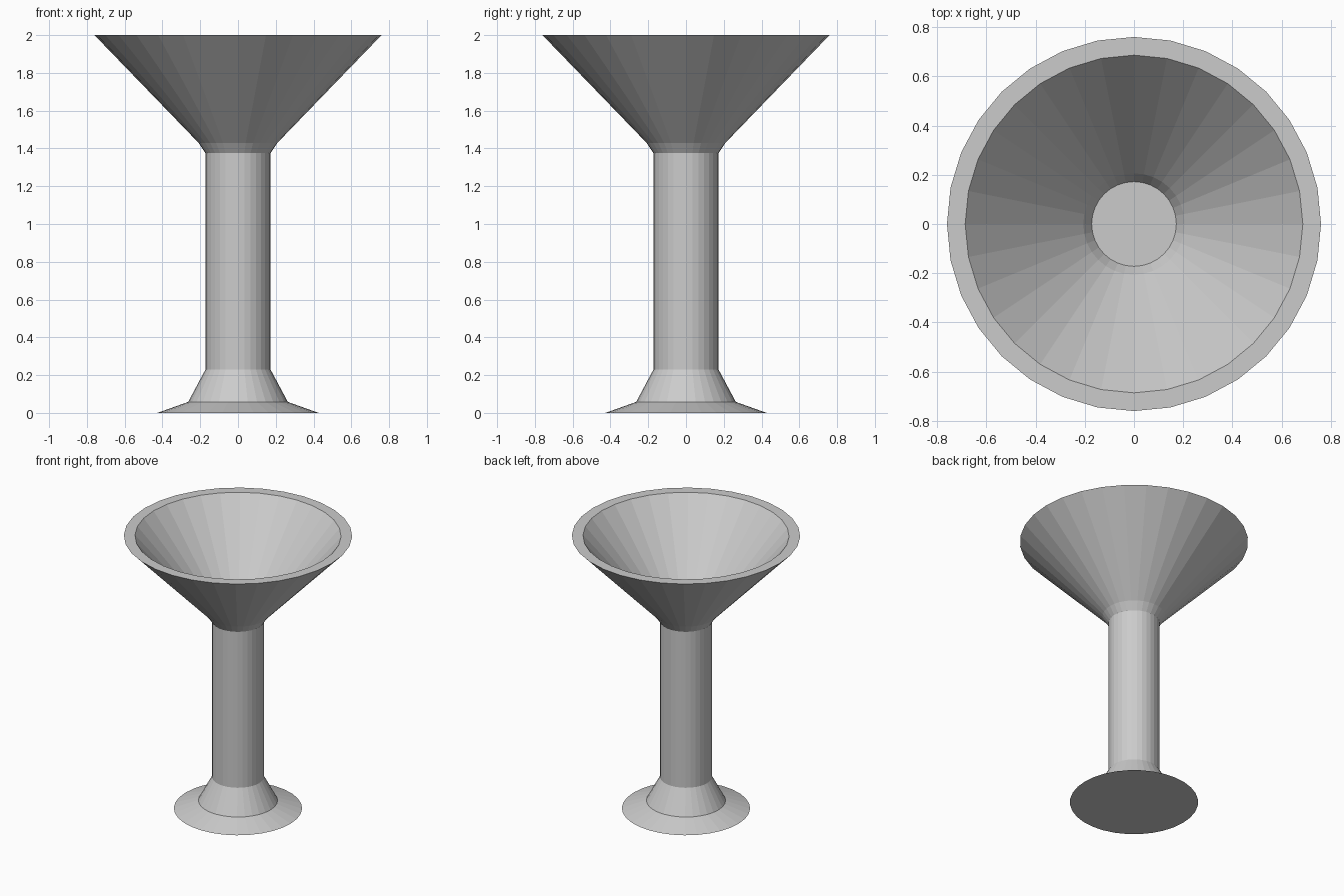
import bpy, bmesh, math

if "Cube" in bpy.data.objects:
    bpy.data.objects.remove(bpy.data.objects["Cube"])

SIDES = 32


def lathe(name, profile):
    """Spin an (r, z) profile round z and cap both ends."""
    bm = bmesh.new()
    rings = []
    for r, z in profile:
        rings.append([bm.verts.new((r * math.cos(2 * math.pi * i / SIDES),
                                    r * math.sin(2 * math.pi * i / SIDES), z))
                      for i in range(SIDES)])
    for a, b in zip(rings, rings[1:]):
        for i in range(SIDES):
            j = (i + 1) % SIDES
            bm.faces.new((a[i], a[j], b[j], b[i]))
    bm.faces.new(rings[0][::-1])
    bm.faces.new(rings[-1])
    bmesh.ops.recalc_face_normals(bm, faces=bm.faces)
    mesh = bpy.data.meshes.new(name)
    bm.to_mesh(mesh)
    bm.free()
    obj = bpy.data.objects.new(name, mesh)
    bpy.context.collection.objects.link(obj)
    return obj


lathe("goblet", [
    # flared foot
    (0.427, 0.0), (0.264, 0.058), (0.172, 0.23),
    # stem and outside of the bowl
    (0.172, 1.375), (0.209, 1.43), (0.76, 2.0),
    # rim and inside of the bowl, thinning towards the stem
    (0.686, 2.0), (0.206, 1.438), (0.172, 1.384),
])
